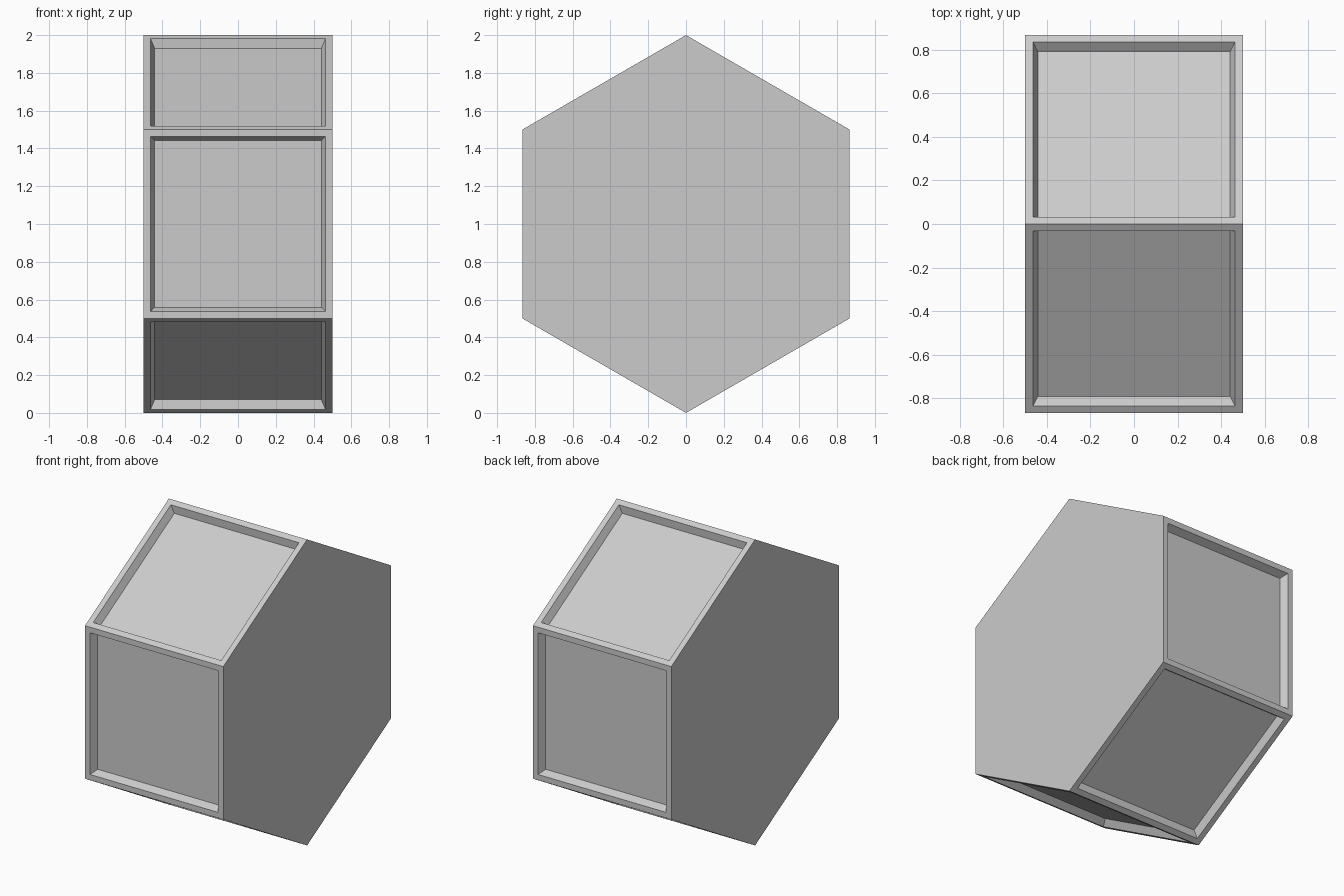
import bpy, bmesh, math

if "Cube" in bpy.data.objects:
    bpy.data.objects.remove(bpy.data.objects["Cube"])

# Plain grey material
grey = bpy.data.materials.new("light grey")
grey.diffuse_color = (0.6, 0.6, 0.6, 1)
grey.use_nodes = True
grey.node_tree.nodes["Principled BSDF"].inputs["Base Color"].default_value = grey.diffuse_color

# Hexagonal prism lying along x, points up and down
bm = bmesh.new()
rings = [[bm.verts.new((x, math.sin(i * math.pi / 3), 1 + math.cos(i * math.pi / 3)))
          for i in range(6)] for x in (-0.5, 0.5)]
for ring in rings:
    bm.faces.new(ring)
sides = [bm.faces.new((rings[0][i], rings[0][(i + 1) % 6],
                       rings[1][(i + 1) % 6], rings[1][i])) for i in range(6)]
bmesh.ops.recalc_face_normals(bm, faces=bm.faces[:])
bm.normal_update()

# Framed recess with sloping walls in each of the six square sides
bmesh.ops.inset_individual(bm, faces=sides, thickness=0.037, use_even_offset=True)
bm.normal_update()
bmesh.ops.inset_individual(bm, faces=sides, thickness=0.022, depth=-0.047, use_even_offset=True)

mesh = bpy.data.meshes.new("hex_prism")
bm.to_mesh(mesh)
bm.free()
mesh.materials.append(grey)
obj = bpy.data.objects.new("hex_prism", mesh)
bpy.context.collection.objects.link(obj)
